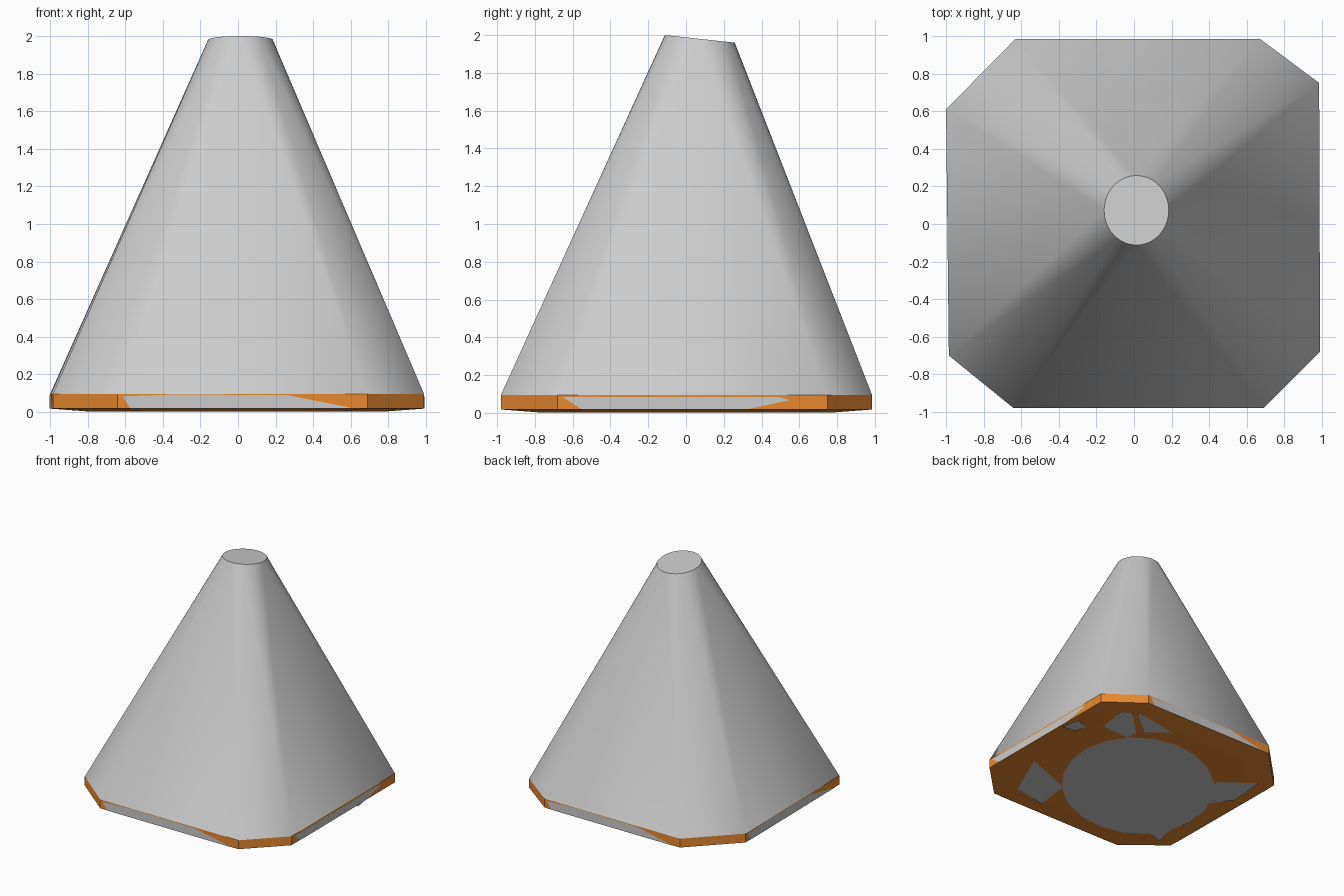
import bpy, bmesh, math
from mathutils import Vector

if "Cube" in bpy.data.objects:
    bpy.data.objects.remove(bpy.data.objects["Cube"])

RIM = 0.095
# Octagonal footprint, counter-clockwise from front left
OCT = [(-0.64, -0.98), (0.69, -0.98), (0.99, -0.68), (0.985, 0.75),
       (0.67, 0.985), (-0.63, 0.985), (-1.0, 0.61), (-0.985, -0.70)]

orange = bpy.data.materials.new("orange")
orange.diffuse_color = (0.8, 0.25, 0.03, 1)
orange.use_nodes = True
orange.node_tree.nodes["Principled BSDF"].inputs["Base Color"].default_value = orange.diffuse_color


def link(name, bm, mat=None, smooth=None):
    me = bpy.data.meshes.new(name)
    bm.to_mesh(me)
    bm.free()
    ob = bpy.data.objects.new(name, me)
    bpy.context.collection.objects.link(ob)
    if mat:
        me.materials.append(mat)
    if smooth:
        bpy.context.view_layer.objects.active = ob
        ob.select_set(True)
        bpy.ops.object.shade_smooth_by_angle(angle=math.radians(smooth))
        ob.select_set(False)
    return ob


def hull(name, points, mat=None, smooth=None):
    """Convex shell around points, left open where it meets the rim plane."""
    bm = bmesh.new()
    for p in points:
        bm.verts.new(p)
    bmesh.ops.convex_hull(bm, input=bm.verts[:])
    bmesh.ops.recalc_face_normals(bm, faces=bm.faces[:])
    seam = [f for f in bm.faces if all(abs(v.co.z - RIM) < 1e-5 for v in f.verts)]
    bmesh.ops.delete(bm, geom=seam, context='FACES')
    return link(name, bm, mat, smooth)


def polygons(name, polys):
    bm = bmesh.new()
    for poly in polys:
        bm.faces.new([bm.verts.new(p) for p in poly])
    return link(name, bm)


# Body: flat triangles and cone sections from octagon to tilted round top
top = []
for i in range(40):
    a = math.tau * i / 40
    y = 0.073 + 0.185 * math.sin(a)
    top.append((0.013 + 0.172 * math.cos(a), y, 2.0 - 0.108 * (y + 0.112)))
hull("tapered_body", [(x, y, RIM) for x, y in OCT] + top, smooth=20)

# Base plate with a slightly dished underside
hull("base_plate",
     [(x, y, RIM) for x, y in OCT] + [(x, y, 0.018) for x, y in OCT]
     + [(x * 0.8, y * 0.8, 0.003) for x, y in OCT], orange)

# Grey panels on the four long sides of the plate
long_panel = [(0.05, 0.018), (0.95, 0.018), (0.68, 0.09), (0.22, 0.093), (0.02, 0.083)]
short_panel = [(0.09, 0.018), (0.70, 0.018), (0.86, 0.068), (0.82, 0.083), (0.02, 0.083)]
panels = []
for i in (0, 2, 4, 6):
    a, b = Vector(OCT[i]), Vector(OCT[(i + 1) % 8])
    d = b - a
    n = Vector((d.y, -d.x)).normalized() * 0.003
    shape = short_panel if i == 2 else long_panel
    panels.append([(*(a + d * t + n), z) for t, z in shape])
polygons("side_panels", panels)


# Grey underside: central oval and surrounding patches (diagonal coordinates)
def under(u, v):
    s = math.sqrt(0.5)
    return ((v - u) * s, (u + v) * s, 0.0)


oval = [(0.02 + 0.63 * math.cos(math.tau * i / 20), -0.15 + 0.80 * math.sin(math.tau * i / 20))
        for i in range(20)]
patches = [
    oval,
    [(-0.60, -0.12), (-0.80, 0.33), (-0.90, 0.08), (-0.98, -0.12), (-0.80, -0.38)],
    [(0.52, -0.30), (0.68, -0.15), (1.02, -0.20), (0.80, -0.46), (0.55, -0.50)],
    [(-0.18, 0.85), (-0.02, 1.07), (0.08, 1.05), (0.08, 0.72), (0.0, 0.65)],
    [(0.12, 1.07), (0.38, 0.70), (0.15, 0.72)],
    [(0.02, -0.90), (0.12, -1.08), (0.28, -0.80), (0.15, -0.75)],
    [(-0.52, 0.87), (-0.38, 0.97), (-0.32, 0.85), (-0.42, 0.80)],
]
polygons("underside_panels", [[under(u, v) for u, v in p] for p in patches])
